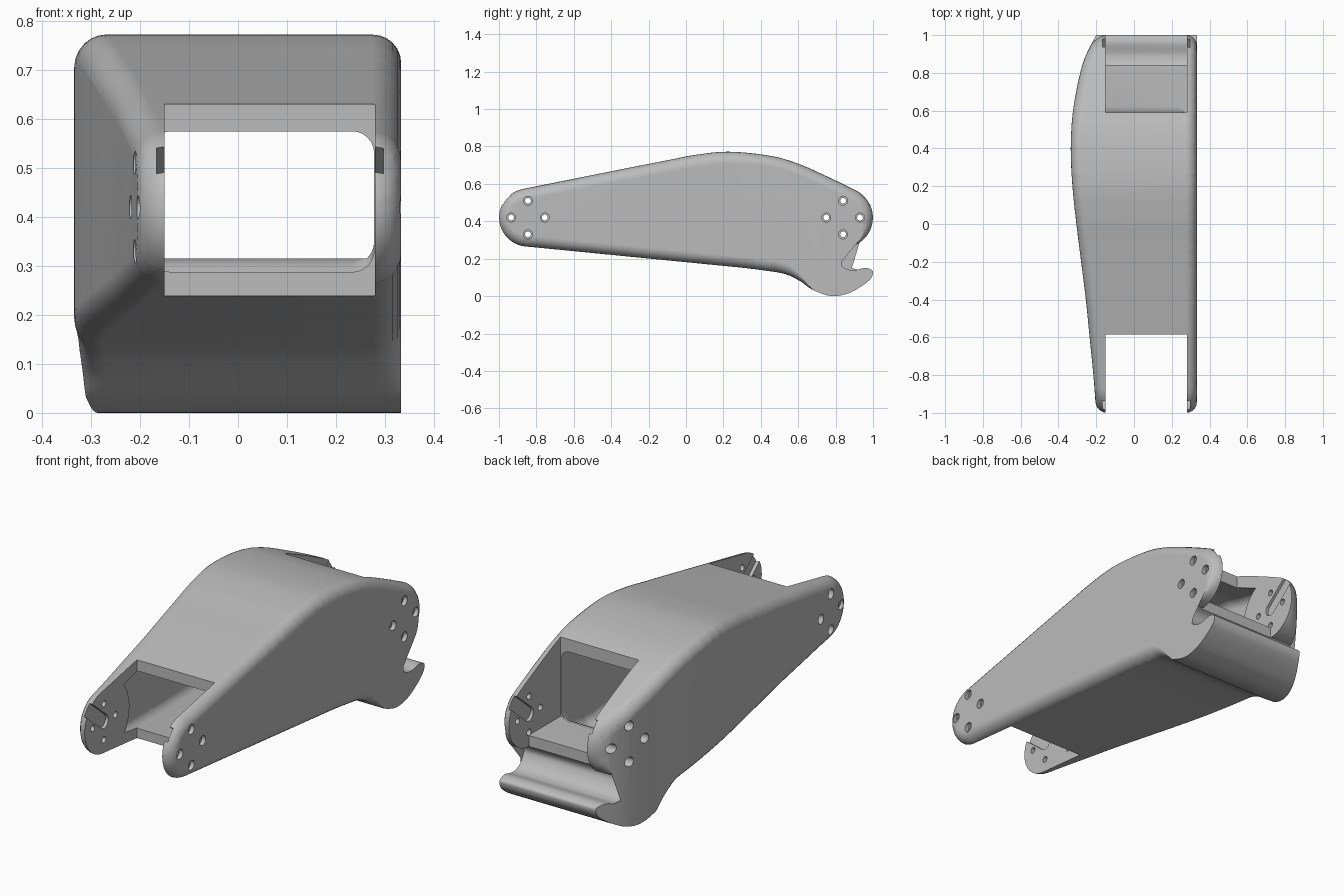
import bpy, bmesh, math
from mathutils import Vector

if "Cube" in bpy.data.objects:
    bpy.data.objects.remove(bpy.data.objects["Cube"])

RIGHT = 0.333
FRONT, BACK = Vector((-0.845, 0.42)), Vector((0.84, 0.42))


def smooth(pts, n=6):
    """Catmull-Rom curve through an open list of 2D points."""
    p = [Vector(q) for q in pts]
    p = [2 * p[0] - p[1]] + p + [2 * p[-1] - p[-2]]
    out = []
    for a, b, c, d in zip(p, p[1:], p[2:], p[3:]):
        for i in range(n):
            t = i / n
            out.append(0.5 * (2 * b + (c - a) * t + (2 * a - 5 * b + 4 * c - d) * t * t
                              + (3 * b - a - 3 * c + d) * t ** 3))
    return out + [p[-2]]


def polar(degrees):
    a = math.radians(degrees)
    return Vector((math.cos(a), math.sin(a)))


def arc(c, r, a0, a1, n=22):
    return [c + r * polar(a0 + (a1 - a0) * i / n) for i in range(n + 1)]


# Bowed side wall, as x over y
BOW = smooth([(-1, -.2), (-.8, -.215), (-.6, -.235), (-.4, -.255), (-.2, -.28), (0, -.305),
              (.2, -.326), (.4, -.335), (.6, -.323), (.8, -.285), (.9, -.252), (1, -.2)], 3)


def bow(y):
    for a, b in zip(BOW, BOW[1:]):
        if y <= b.x:
            return a.y + (b.y - a.y) * max(0, (y - a.x) / (b.x - a.x))
    return BOW[-1].y


def clamp(v):
    return max(0.0, min(1.0, v))


def soft_edge(p):
    """Rounding fades out around the hook."""
    return 1 - clamp((p.x - .52) / .16) * clamp((.37 - p.y) / .1)


def make_object(bm, name):
    bmesh.ops.triangulate(bm, faces=bm.faces[:])
    bmesh.ops.recalc_face_normals(bm, faces=bm.faces[:])
    mesh = bpy.data.meshes.new(name)
    bm.to_mesh(mesh)
    bm.free()
    ob = bpy.data.objects.new(name, mesh)
    bpy.context.collection.objects.link(ob)
    return ob


def skin(bm, rings):
    """Walls between rings of points, with both ends capped."""
    rings = [[bm.verts.new(p) for p in ring] for ring in rings]
    for a, b in zip(rings, rings[1:]):
        for i in range(len(a)):
            bm.faces.new((a[i - 1], a[i], b[i], b[i - 1]))
    return [bm.faces.new(rings[0]), bm.faces.new(rings[-1][::-1])]


def loft(name, outline, wall, radius, weight, steps=6):
    """Side outline stretched between the flat and bowed sides, with rounded rims."""
    normals = []
    for i in range(len(outline)):
        d = (outline[(i + 1) % len(outline)] - outline[i - 1]).normalized()
        normals.append(Vector((-d.y, d.x)))
    rim = [(radius * (1 - math.sin(a)), radius * (1 - math.cos(a)))
           for a in (math.pi / 2 * i / steps for i in range(steps + 1))]
    rows = [(inset, 1 - t) for inset, t in rim] + [(inset, t - 1) for inset, t in rim[::-1]]
    rings = []
    for inset, x in rows:
        pts = [p + m * inset * weight(p) for p, m in zip(outline, normals)]
        rings.append([(x, p.x, p.y) for p in pts])
    bm = bmesh.new()
    bmesh.ops.triangulate(bm, faces=skin(bm, rings))
    for k in BOW[1:-1]:
        bmesh.ops.bisect_plane(bm, geom=bm.verts[:] + bm.edges[:] + bm.faces[:],
                               plane_co=(0, k.x, 0), plane_no=(0, 1, 0), dist=1e-4)
    for v in bm.verts:
        depth = 1 - abs(v.co.x) + wall
        v.co.x = RIGHT - depth if v.co.x > 0 else bow(v.co.y) + depth
    return make_object(bm, name)


def prism(name, pts, x0, x1):
    bm = bmesh.new()
    skin(bm, [[(x, p[0], p[1]) for p in pts] for x in (x0, x1)])
    return make_object(bm, name)


def rod(name, c, r, x0, x1, n=24):
    return prism(name, arc(c, r, 0, 360, n)[:-1], x0, x1)


def volume(ob):
    bpy.context.view_layer.update()
    bm = bmesh.new()
    bm.from_object(ob, bpy.context.evaluated_depsgraph_get())
    v = bm.calc_volume(signed=True)
    bm.free()
    return v


def cut(ob, cutter):
    """Boolean difference, keeping the first solver that gives a sound volume."""
    before, most = volume(ob), volume(cutter)
    mod = ob.modifiers.new("cut", 'BOOLEAN')
    mod.operation, mod.object = 'DIFFERENCE', cutter
    for solver in ('MANIFOLD', 'EXACT', 'FLOAT'):
        mod.solver = solver
        if 1e-6 < before - volume(ob) < most + 1e-4:
            bpy.context.view_layer.objects.active = ob
            bpy.ops.object.modifier_apply(modifier=mod.name)
            break
    else:
        ob.modifiers.remove(mod)
    bpy.data.objects.remove(cutter)


# Arm body with rounded ends and the hook
hook = smooth([(.3, .152), (.42, .137), (.53, .118), (.61, .08), (.68, .032), (.775, .001),
               (.86, .012), (.93, .047), (.985, .09), (1, .125), (.99, .142), (.955, .15),
               (.893, .138), (.84, .155), (.807, .205), (.818, .243), (.846, .262)], 5)
top = smooth([(.85, .594), (.75, .642), (.6, .708), (.45, .75), (.23, .772), (.05, .755),
              (-.1, .726), (-.25, .697)])
outline = arc(FRONT, .155, 101, 264) + hook + arc(BACK, .16, -84, 62) + top
arm = loft("arm_body", outline, 0, .058, soft_edge)

# Hollow inside, leaving round bosses at both ends
inside = [(-.95, .318), (-.4, .272), (.3, .208), (.42, .205), (.5, .235), (.58, .3), (.63, .318),
          (.85, .318), (.85, .5), (.75, .575), (.6, .645), (.43, .692), (.23, .715), (.05, .698),
          (-.1, .67), (-.95, .503)]
cavity = loft("cavity", [Vector(p) for p in inside], .055, .045, lambda p: 1)
for c in (FRONT, BACK):
    cut(cavity, rod("boss", c, .2, -.5, .5, 64))
cut(arm, cavity)

# Open bays between the ears
cut(arm, prism("front_bay", [(-1.1, -.1), (-.585, -.1), (-.585, 1), (-1.1, 1)], -.15, .28))
cut(arm, prism("back_bay", [(.59, .315), (.842, .315), (.842, .2), (1.1, .2), (1.1, 1), (.59, 1)],
               -.152, .281))

# Slots and counterbored screw holes in the ears
for c, angle in ((FRONT, 140), (BACK, 40)):
    out, across = .3 * polar(angle), .034 * polar(angle + 90)
    slot = arc(c, .034, angle + 90, angle + 270, 12) + [c + out - across, c + out + across]
    cut(arm, prism("slot", slot, -.166, .297))
    for k in range(4):
        p = c + .09 * polar(90 * k)
        cut(arm, rod("screw_hole", p, .0155, -.5, .5))
        cut(arm, rod("counterbore", p, .024, .312, .5))
        cut(arm, rod("counterbore", p, .024, -.5, -.185))

# Grey material and shading
grey = bpy.data.materials.new("light_grey")
grey.use_nodes = True
colour = (.5, .5, .5, 1)
grey.diffuse_color = colour
grey.node_tree.nodes["Principled BSDF"].inputs["Base Color"].default_value = colour
arm.data.materials.clear()
arm.data.materials.append(grey)
for ob in bpy.context.selected_objects:
    ob.select_set(False)
arm.select_set(True)
bpy.context.view_layer.objects.active = arm
bpy.ops.object.shade_smooth_by_angle(angle=math.radians(30))
weighted = arm.modifiers.new("even_shading", 'WEIGHTED_NORMAL')
weighted.keep_sharp = True
